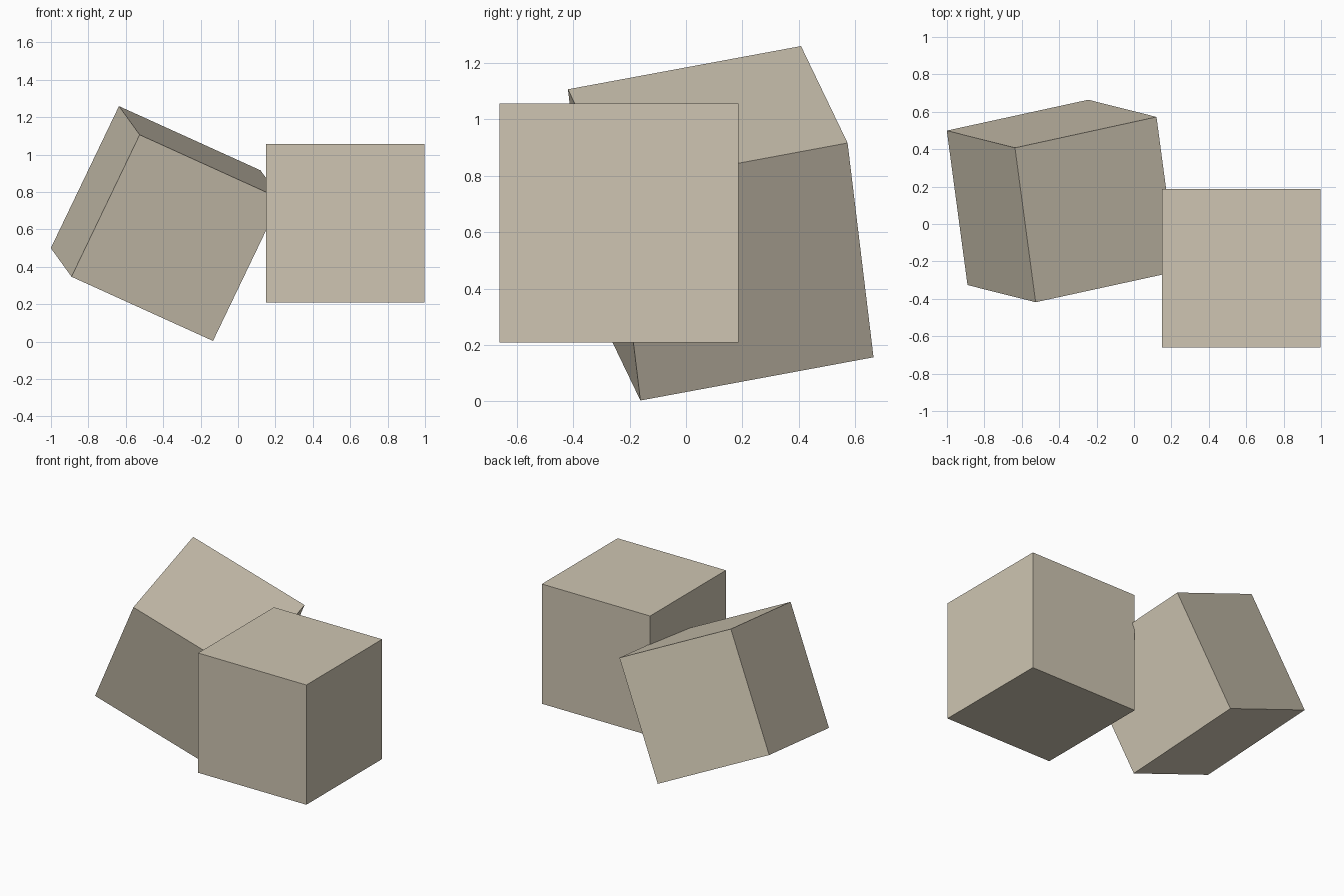
import bpy
from math import radians

default = bpy.data.objects.get("Cube")
if default:
    bpy.data.objects.remove(default, do_unlink=True)

SIDE = 0.847

# Single warm stone colour
COLOUR = (0.62, 0.56, 0.445, 1.0)
stone = bpy.data.materials.new("warm_beige")
stone.use_nodes = True
stone.diffuse_color = COLOUR
shader = next(n for n in stone.node_tree.nodes if n.type == 'BSDF_PRINCIPLED')
shader.inputs["Base Color"].default_value = COLOUR


def add_block(name, centre, angles=(0, 0, 0)):
    bpy.ops.mesh.primitive_cube_add(
        size=SIDE, location=centre, rotation=[radians(a) for a in angles])
    block = bpy.context.object
    block.name = name
    block.data.name = name
    block.data.materials.append(stone)
    return block


# Upright block on the left, tilted block leaning into it
add_block("upright_block", (0.574, -0.237, 0.632))
add_block("tilted_block", (-0.385, 0.123, 0.631), (11.4, 23.9, 12.3))
